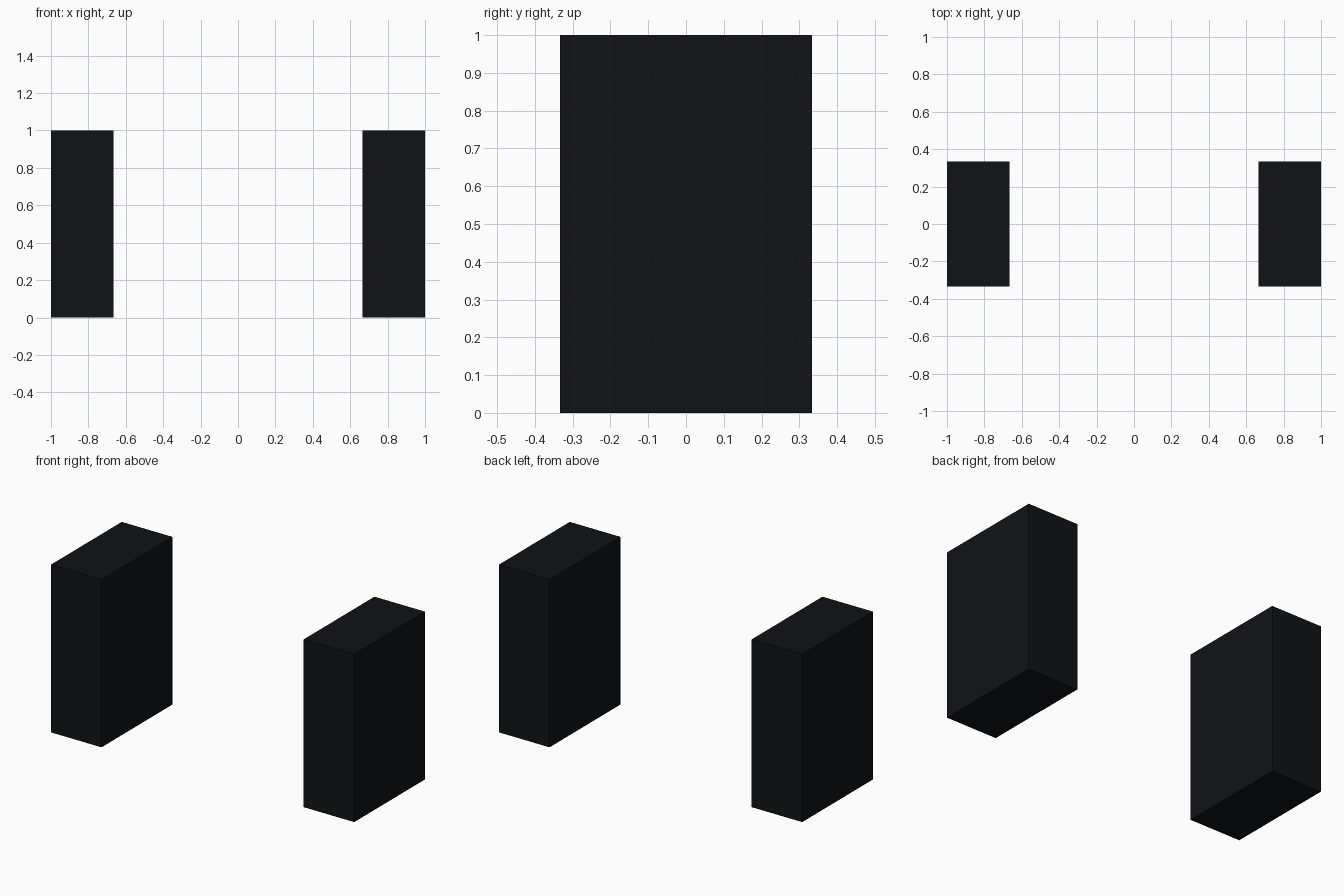
import bpy

if "Cube" in bpy.data.objects:
    bpy.data.objects.remove(bpy.data.objects["Cube"])

# Near-black finish shared by both blocks
dark = bpy.data.materials.new("dark_finish")
dark.diffuse_color = (0.005, 0.006, 0.008, 1.0)
dark.use_nodes = True
dark.node_tree.nodes["Principled BSDF"].inputs["Base Color"].default_value = dark.diffuse_color


def block(name, centre, size):
    bpy.ops.mesh.primitive_cube_add(size=1, location=centre)
    ob = bpy.context.object
    ob.name = name
    ob.scale = size
    bpy.ops.object.transform_apply(location=False, rotation=False, scale=True)
    ob.data.materials.append(dark)
    return ob


# Two matching upright blocks, one either side of the centre
W, D, H = 1 / 3, 2 / 3, 1.0
for side, sign in (("left", -1), ("right", 1)):
    block(f"{side}_block", (sign * (1 - W / 2), 0, H / 2), (W, D, H))
